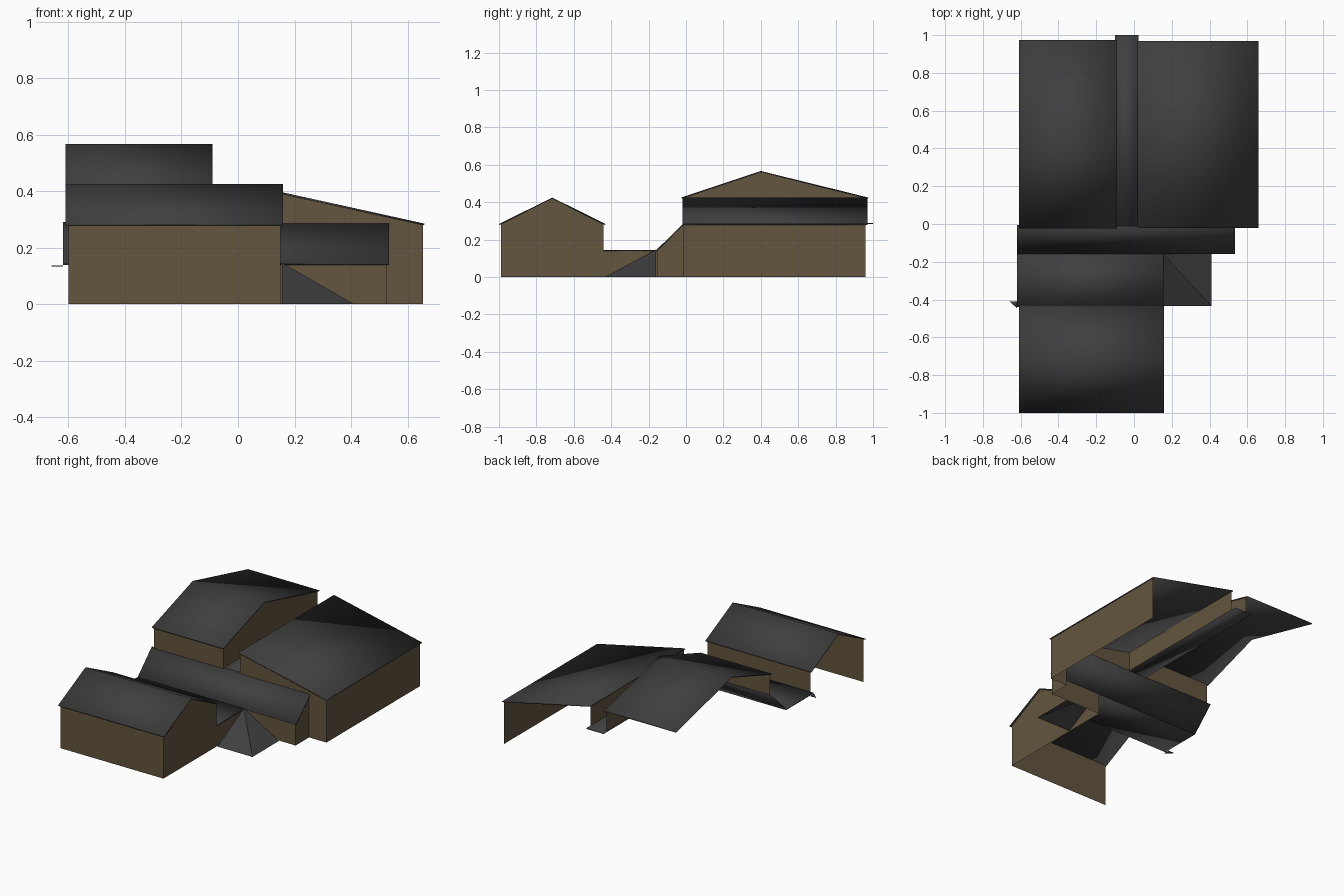
import bpy, bmesh, math

if "Cube" in bpy.data.objects:
    bpy.data.objects.remove(bpy.data.objects["Cube"])

def material(name, rgb):
    m = bpy.data.materials.new(name)
    m.diffuse_color = (*rgb, 1)
    m.use_nodes = True
    m.node_tree.nodes["Principled BSDF"].inputs["Base Color"].default_value = m.diffuse_color
    return m

ROOF = material("dark_grey_roofing", (0.05, 0.05, 0.05))
WALL = material("brown_cladding", (0.125, 0.09, 0.05))

def build(name, polygons, mat, thickness=0):
    """Make one object from flat polygons; shared corners are welded."""
    bm = bmesh.new()
    for pts in polygons:
        bm.faces.new([bm.verts.new(p) for p in pts])
    bmesh.ops.remove_doubles(bm, verts=bm.verts, dist=0.0005)
    me = bpy.data.meshes.new(name)
    bm.to_mesh(me)
    bm.free()
    me.materials.append(mat)
    ob = bpy.data.objects.new(name, me)
    bpy.context.collection.objects.link(ob)
    if thickness:
        # soft ridges, crisp rims
        me.shade_smooth()
        me.set_sharp_from_angle(angle=math.radians(70))
        mod = ob.modifiers.new("thickness", 'SOLIDIFY')
        mod.thickness = thickness
        mod.offset = -1
    return ob

def roof_along_x(name, x0, x1, profile):
    """Sweep a (y, z) roof profile, listed front to back, between x0 and x1."""
    build(name, [[(x0, ya, za), (x1, ya, za), (x1, yb, zb), (x0, yb, zb)]
                 for (ya, za), (yb, zb) in zip(profile, profile[1:])], ROOF, 0.006)

def wall_x(x, yz):      # wall facing +x
    return [(x, y, z) for y, z in yz]

def wall_y(y, xz):      # wall facing the front
    return [(x, y, z) for x, z in xz]

# Roofs
roof_along_x("front_wing_roof", -0.61, 0.16, [(-1, .283), (-.715, .425), (-.43, .283)])
roof_along_x("rear_left_roof", -0.61, -0.09, [(-.025, .425), (.4, .567), (.975, .425)])
roof_along_x("corridor_roof", -0.62, 0.535, [(-.16, .143), (-.01, .29)])
roof_along_x("link_flat_roof", -0.62, 0.155, [(-.44, .145), (-.16, .145)])
roof_along_x("valley_flat_roof", -0.1, 0.025, [(-.01, .29), (1, .29)])
build("rear_right_roof", [[(.02, -.02, .426), (.66, -.02, .285),
                           (.66, .97, .285), (.02, .97, .426)]], ROOF, 0.006)
build("eave_corner", [[(-.66, -.41, .137), (-.62, -.445, .137), (-.62, -.41, .137)]], ROOF, 0.004)

# Corner hip falling to the ground beside the link
apex, corner = (.155, -.16, .147), (.41, -.435, 0)
build("corner_hip", [[apex, (.155, -.435, 0), corner],
                     [apex, corner, (.41, -.16, 0)]], ROOF)

# Front wing walls: front, right gable, and upper back wall above the link roof
build("front_wing_walls", [
    wall_y(-.99, [(-.6, 0), (.15, 0), (.15, .284), (-.6, .284)]),
    wall_x(.15, [(-.99, 0), (-.44, 0), (-.44, .284), (-.715, .42), (-.99, .284)]),
    wall_y(-.44, [(.15, .14), (-.6, .14), (-.6, .284), (.15, .284)]),
], WALL)

# Link and corridor walls
build("link_wall", [wall_x(.15, [(-.44, 0), (-.155, 0), (-.155, .142), (-.44, .142)])], WALL)
build("corridor_walls", [
    wall_y(-.155, [(.15, 0), (.528, 0), (.528, .142), (.15, .142)]),
    wall_x(.528, [(-.155, 0), (-.015, 0), (-.015, .28), (-.155, .142)]),
], WALL)

# Rear left block: upper front wall and gable above the valley
build("rear_left_walls", [
    wall_y(-.015, [(-.6, .285), (-.095, .285), (-.095, .423), (-.6, .423)]),
    wall_x(-.095, [(-.015, .285), (.96, .285), (.96, .423), (.4, .561), (-.015, .423)]),
], WALL)

# Rear right block: front wall cut out over the corridor, outer wall, valley wall
build("rear_right_walls", [
    wall_y(-.015, [(.528, 0), (.655, 0), (.655, .281), (.528, .309)]),
    wall_y(-.015, [(.025, .285), (.528, .285), (.528, .309), (.025, .42)]),
    wall_x(.655, [(-.015, 0), (.96, 0), (.96, .281), (-.015, .281)]),
    wall_x(.025, [(.96, .285), (-.015, .285), (-.015, .42), (.96, .42)]),
], WALL)
